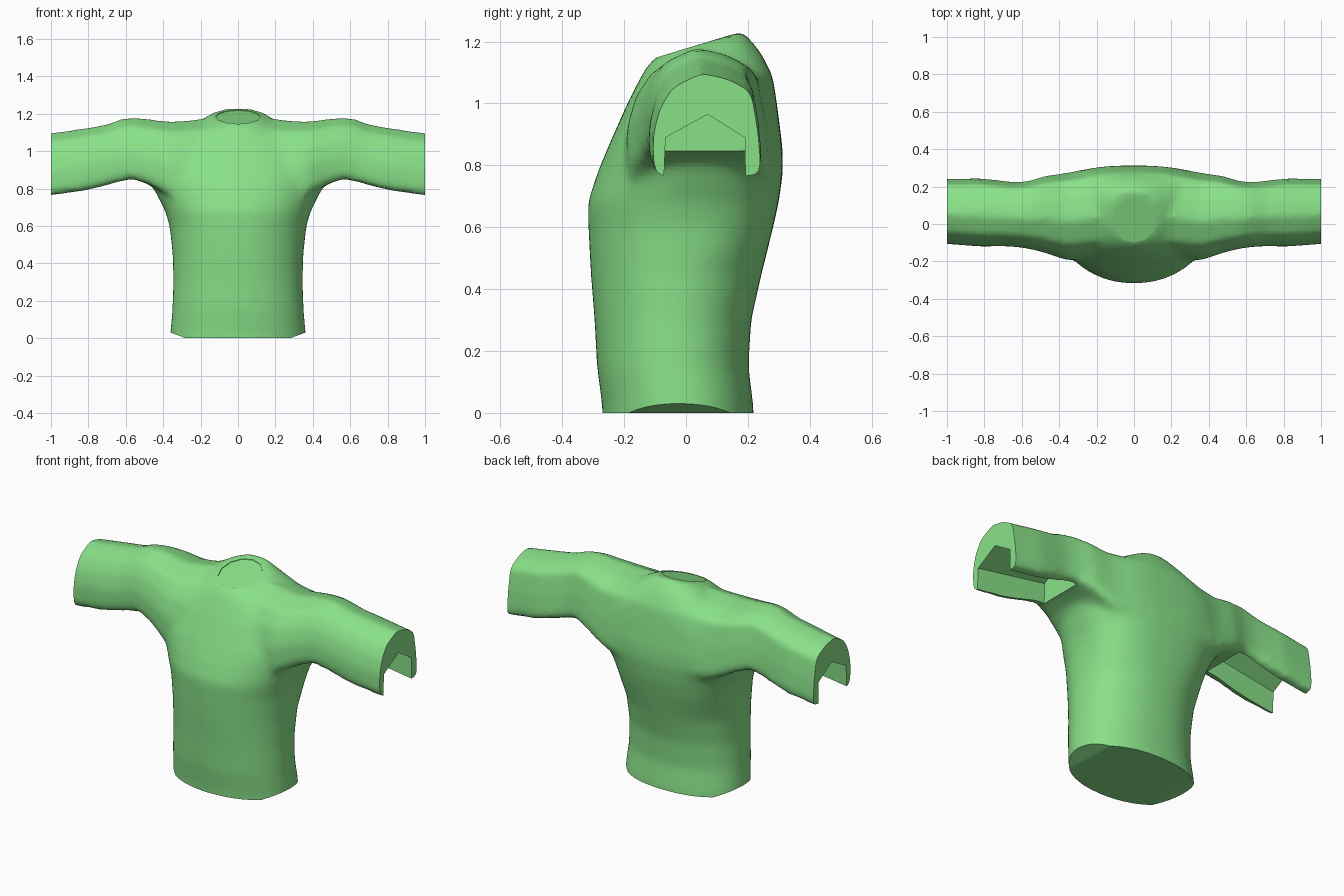
import bpy, bmesh, math
from mathutils import Vector

if "Cube" in bpy.data.objects:
    bpy.data.objects.remove(bpy.data.objects["Cube"])


def loft(name, rings):
    """Skin a list of equal-length closed rings and cap both ends."""
    bm = bmesh.new()
    vs = [[bm.verts.new(p) for p in ring] for ring in rings]
    n = len(rings[0])
    for a, b in zip(vs, vs[1:]):
        for i in range(n):
            j = (i + 1) % n
            bm.faces.new((a[i], a[j], b[j], b[i]))
    bm.faces.new(vs[0])
    bm.faces.new(vs[-1])
    bmesh.ops.recalc_face_normals(bm, faces=bm.faces)
    me = bpy.data.meshes.new(name)
    bm.to_mesh(me)
    bm.free()
    ob = bpy.data.objects.new(name, me)
    bpy.context.collection.objects.link(ob)
    return ob


def torso_ring(z, half, front, back, tilt=0.0, n=40):
    """Rounded front, boxier back across the shoulder blades."""
    mid = (front + back) / 2
    power = 2.7 if 0.5 < z < 1.12 else 2.25
    ring = []
    for i in range(n):
        t = 2 * math.pi * i / n
        c, s = math.cos(t), math.sin(t)
        e = 2 / power if s > 0 else 2 / 2.08
        x = half * math.copysign(abs(c) ** e, c)
        y = mid + (back - mid if s > 0 else mid - front) * math.copysign(abs(s) ** e, s)
        ring.append(Vector((x, y, z + tilt * (y - mid))))
    return ring


# Torso: height, half width, front, back, tilt
torso = loft("shirt", [torso_ring(*r) for r in (
    (-0.06, 0.365, -0.268, 0.222),
    (0.03, 0.362, -0.272, 0.217),
    (0.15, 0.352, -0.288, 0.202),
    (0.30, 0.346, -0.296, 0.211),
    (0.45, 0.350, -0.308, 0.245),
    (0.60, 0.366, -0.316, 0.282),
    (0.68, 0.390, -0.318, 0.300),
    (0.78, 0.440, -0.285, 0.314),
    (0.86, 0.490, -0.252, 0.312),
    (1.00, 0.460, -0.190, 0.294),
    (1.08, 0.360, -0.155, 0.280, 0.05),
    (1.14, 0.240, -0.132, 0.240, 0.15),
    (1.192, 0.135, -0.100, 0.185, 0.29))])

# Yoke and sleeves: x, bottom, top, front, back
PROFILE = ((0.04, 0), (0, 0.12), (0, 0.4), (0.06, 0.65), (0.18, 0.86),
           (0.45, 1.0), (0.70, 0.94), (0.91, 0.82), (0.97, 0.45),
           (1, 0.1), (0.97, 0))
half_yoke = (
    (0.00, 0.74, 1.180, -0.165, 0.280),
    (0.20, 0.74, 1.172, -0.180, 0.305),
    (0.36, 0.76, 1.160, -0.193, 0.275),
    (0.47, 0.82, 1.172, -0.155, 0.260),
    (0.56, 0.852, 1.182, -0.132, 0.232),
    (0.63, 0.840, 1.172, -0.122, 0.225),
    (0.70, 0.818, 1.145, -0.118, 0.232),
    (0.82, 0.790, 1.125, -0.120, 0.246),
    (1.00, 0.765, 1.098, -0.106, 0.242),
    (1.06, 0.757, 1.090, -0.102, 0.242))
stations = [(-r[0],) + r[1:] for r in reversed(half_yoke[1:])] + list(half_yoke)
yoke = loft("yoke", [[Vector((x, f + u * (b - f), lo + v * (hi - lo))) for u, v in PROFILE]
                     for x, lo, hi, f, b in stations])


# Cutters: open underside of each sleeve, rising with it up to the armpit
def slot(side):
    rings = []
    for x, edge, ridge in ((0.55, 0.965, 1.04), (1.0, 0.89, 0.965), (1.1, 0.875, 0.95)):
        rings.append([Vector((side * x, y, z)) for y, z in (
            (-0.078, 0.60), (-0.066, edge), (0.07, ridge), (0.19, edge), (0.195, 0.60))])
    return loft("sleeve_slot", rings)


slots = [slot(1), slot(-1)]

# Cutter: tilted round neck opening
neck_ring = [(0.12 * math.cos(math.pi * i / 6), 0.02 + 0.12 * math.sin(math.pi * i / 6))
             for i in range(12)]
neck = loft("neck_cut", [[Vector((x, y, 1.18 + 0.3125 * (y - 0.02) + dz)) for x, y in neck_ring]
                         for dz in (0.0, 0.3)])

# Trim volume: flat cuffs and a hem lifted at the sides
OUTLINE = ((-1, 0.1), (-0.36, 0.03), (-0.28, 0), (0.28, 0), (0.36, 0.03), (1, 0.1), (1, 2), (-1, 2))
trim = loft("trim", [[Vector((x, y, z)) for x, z in OUTLINE] for y in (-1, 1)])


def boolean(target, operation):
    m = torso.modifiers.new(operation.lower(), "BOOLEAN")
    m.operation, m.object, m.solver = operation, target, "EXACT"


# Blend torso and sleeves into one soft skin, then cut the crisp openings
boolean(yoke, "UNION")
remesh = torso.modifiers.new("skin", "REMESH")
remesh.mode, remesh.voxel_size = "VOXEL", 0.018
smooth = torso.modifiers.new("soften", "SMOOTH")
smooth.factor, smooth.iterations = 0.5, 10
boolean(trim, "INTERSECT")
for cutter in slots + [neck]:
    boolean(cutter, "DIFFERENCE")

# Bake the modifiers and drop the helpers
deps = bpy.context.evaluated_depsgraph_get()
baked = bpy.data.meshes.new_from_object(torso.evaluated_get(deps))
torso.modifiers.clear()
torso.data = baked
for helper in slots + [yoke, neck, trim]:
    bpy.data.objects.remove(helper)

# Green cloth
cloth = bpy.data.materials.new("green_cloth")
cloth.diffuse_color = (0.25, 0.75, 0.25, 1)
cloth.use_nodes = True
cloth.node_tree.nodes["Principled BSDF"].inputs["Base Color"].default_value = cloth.diffuse_color
baked.materials.clear()
baked.materials.append(cloth)
for p in baked.polygons:
    p.material_index = 0

bpy.context.view_layer.objects.active = torso
torso.select_set(True)
bpy.ops.object.shade_smooth_by_angle(angle=math.radians(35))
